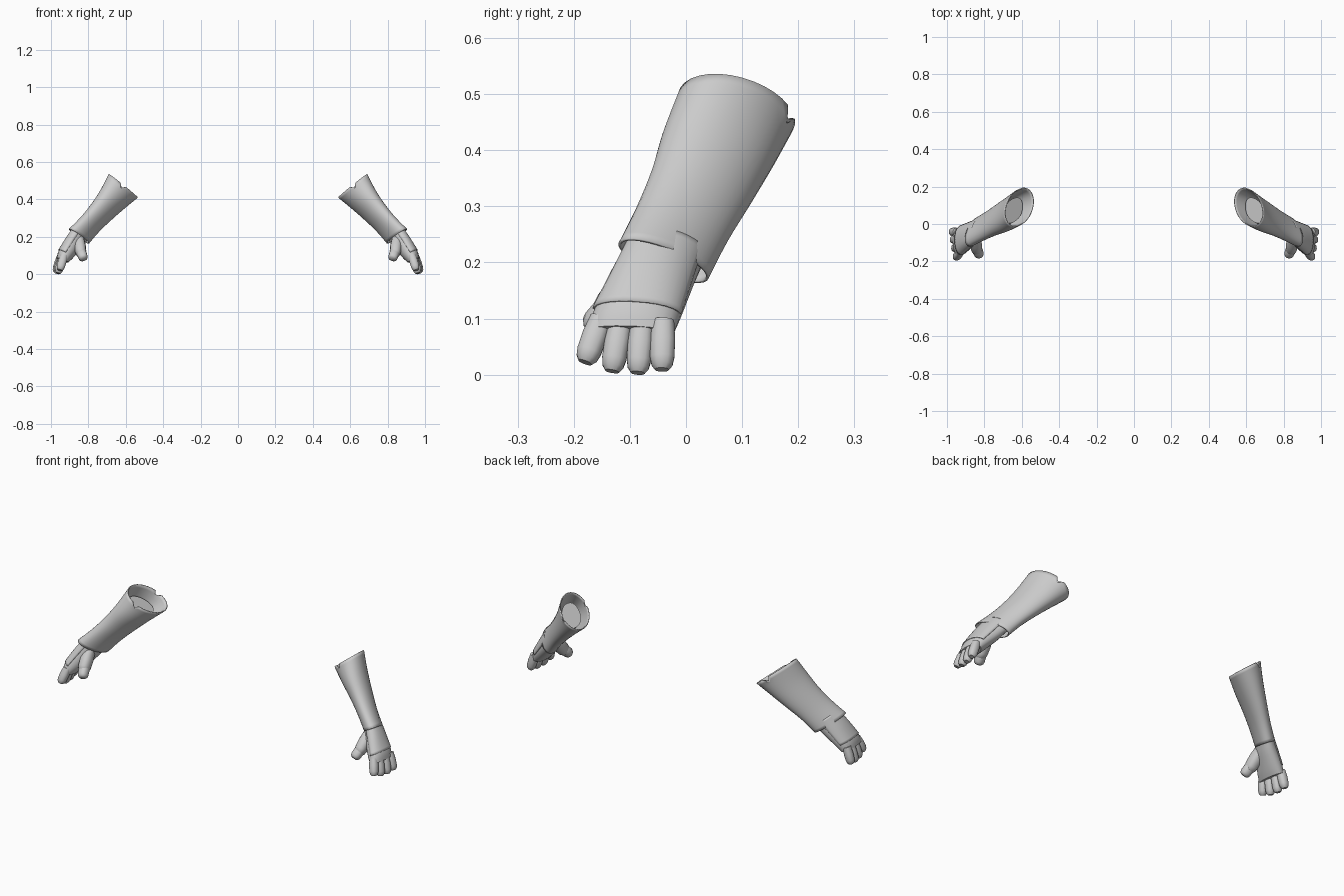
import bpy, bmesh, math
from mathutils import Vector as V

if "Cube" in bpy.data.objects:
    bpy.data.objects.remove(bpy.data.objects["Cube"])

grey = bpy.data.materials.new("light_grey")
grey.use_nodes = True
colour = (0.6, 0.6, 0.6, 1)
grey.diffuse_color = colour
grey.node_tree.nodes["Principled BSDF"].inputs["Base Color"].default_value = colour
TAU = 2 * math.pi


def finish(name, bm, side, thickness=0, offset=-1):
    """Mirror to the wanted side, shade, and optionally give it thickness."""
    if side < 0:
        bmesh.ops.scale(bm, vec=(-1, 1, 1), verts=bm.verts)
        bmesh.ops.reverse_faces(bm, faces=bm.faces)
    me = bpy.data.meshes.new(name)
    bm.to_mesh(me)
    bm.free()
    me.materials.append(grey)
    ob = bpy.data.objects.new(("left_" if side > 0 else "right_") + name, me)
    bpy.context.collection.objects.link(ob)
    if thickness:
        mod = ob.modifiers.new("thickness", "SOLIDIFY")
        mod.thickness = thickness
        mod.offset = offset
    bpy.context.view_layer.objects.active = ob
    ob.select_set(True)
    bpy.ops.object.shade_smooth_by_angle(angle=math.radians(45))
    ob.select_set(False)


def refine(sections, steps):
    """Catmull-Rom resample of (centre, u, v) sections."""
    out = []
    last = len(sections) - 1
    for i in range(last):
        a, b, c, d = [sections[min(max(k, 0), last)] for k in (i - 1, i, i + 1, i + 2)]
        for s in range(steps):
            t = s / steps
            out.append([q + ((r - p) * t + (p * 2 - q * 5 + r * 4 - w) * t ** 2
                             + (q * 3 - p - r * 3 + w) * t ** 3) / 2
                        for p, q, r, w in zip(a, b, c, d)])
    return out + [sections[-1]]


def loft(sections, n=24, power=1.0, arc=(0, TAU), caps=True, grow=1.0):
    """Skin elliptical sections; a partial arc leaves an open sheet."""
    bm = bmesh.new()
    closed = arc[1] - arc[0] > TAU - 0.01
    rows = []
    for c, u, v in sections:
        row = []
        for k in range(n if closed else n + 1):
            a = arc[0] + (arc[1] - arc[0]) * k / n
            cu, sv = [math.copysign(abs(f) ** power, f) for f in (math.cos(a), math.sin(a))]
            row.append(bm.verts.new(c + (u * cu + v * sv) * grow))
        rows.append(row)
    for r, s in zip(rows, rows[1:]):
        for k in range(n):
            j = (k + 1) % len(r)
            bm.faces.new((r[k], s[k], s[j], r[j]))
    if caps and closed:
        bm.faces.new(rows[0])
        bm.faces.new(rows[-1][::-1])
        bmesh.ops.recalc_face_normals(bm, faces=bm.faces)
    return bm, rows


def digit(name, side, base, tip, radius, flat=1.0):
    """Blunt finger: a lofted rod with a rounded end."""
    base, tip = V(base), V(tip)
    d = (tip - base).normalized()
    v = (V((0, 1, 0)) - d * d.y).normalized()
    u = d.cross(v)
    length = (tip - base).length
    rings = [(0, 0.9), (0.4, 1.02), (0.75, 0.98), (0.9, 0.85), (1, 0.55)]
    secs = [(base + d * length * t, u * radius * s * flat, v * radius * s) for t, s in rings]
    bm, _ = loft(secs, n=14, power=0.85)
    finish(name, bm, side)


# Cuff sections: centre, half-axis towards the back of the hand, half-axis across
cuff = [(V((0.613, 0.09, 0.473)), V((0.078, -0.03, 0.063)), V((0, 0.1, -0.005))),
        (V((0.668, 0.058, 0.404)), V((0.066, -0.034, 0.049)), V((0, 0.094, -0.007))),
        (V((0.727, 0.028, 0.336)), V((0.057, -0.035, 0.040)), V((0, 0.083, -0.009))),
        (V((0.790, -0.007, 0.268)), V((0.051, -0.036, 0.037)), V((0, 0.074, -0.011))),
        (V((0.850, -0.040, 0.203)), V((0.054, -0.040, 0.038)), V((0, 0.070, -0.012)))]

# Forearm and palm sections
arm = [(V((0.645, 0.073, 0.435)), V((0.050, -0.022, 0.040)), V((0, 0.064, -0.005))),
       (V((0.735, 0.023, 0.328)), V((0.045, -0.025, 0.034)), V((0, 0.062, -0.006))),
       (V((0.828, -0.028, 0.232)), V((0.040, -0.022, 0.030)), V((0, 0.060, -0.008))),
       (V((0.870, -0.056, 0.175)), V((0.041, -0.014, 0.028)), V((0, 0.068, -0.006))),
       (V((0.918, -0.086, 0.110)), V((0.039, -0.008, 0.020)), V((0.004, 0.076, -0.004))),
       (V((0.938, -0.098, 0.075)), V((0.031, -0.006, 0.012)), V((0.006, 0.075, -0.002)))]

fingers = {"index": ((0.930, -0.151, 0.100), (0.953, -0.180, 0.022)),
           "middle": ((0.938, -0.116, 0.096), (0.961, -0.132, 0.006)),
           "ring": ((0.944, -0.078, 0.094), (0.969, -0.086, 0.003)),
           "little": ((0.948, -0.041, 0.096), (0.975, -0.043, 0.009))}

for side in (1, -1):
    # Flared cuff with small V notches in the upper rim
    bm, rows = loft(refine(cuff, 4), n=32, caps=False)
    axis = (cuff[-1][0] - cuff[0][0]).normalized()
    for k, depth in ((8, 0.028), (24, 0.022)):
        rows[0][k].co += axis * depth
    finish("cuff", bm, side, 0.005)

    # Forearm and palm
    bm, _ = loft(refine(arm, 4), power=0.9)
    finish("forearm_and_palm", bm, side)

    # Plate over the back of the hand
    bm, _ = loft(refine(arm[2:5], 5), n=14, power=0.9, arc=(-1.45, 1.45), grow=1.03)
    finish("back_hand_plate", bm, side, 0.004, 0)

    # Fingers and thumb
    for name, (base, tip) in fingers.items():
        digit(name + "_finger", side, base, tip, 0.0225)
    digit("thumb_base", side, (0.850, -0.075, 0.185), (0.838, -0.150, 0.100), 0.034, 0.9)
    digit("thumb_tip", side, (0.842, -0.125, 0.130), (0.825, -0.172, 0.080), 0.026)
